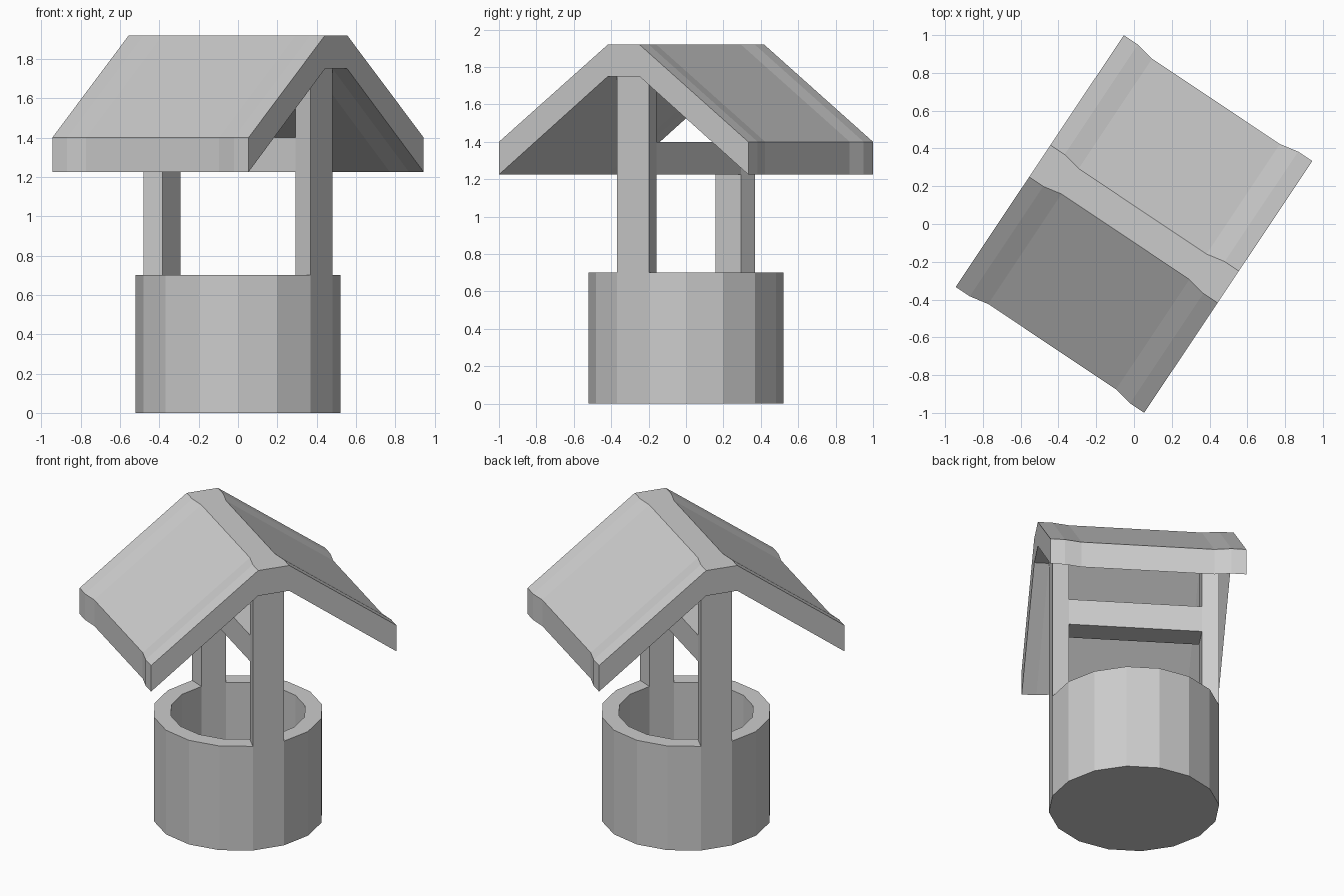
import bpy, bmesh
from math import cos, sin, pi, radians

if "Cube" in bpy.data.objects:
    bpy.data.objects.remove(bpy.data.objects["Cube"])

TURN = radians(-33.75)          # whole model is turned around z
SIDES = 16
R_OUT, R_IN = 0.52, 0.415       # wall radii
WALL_TOP, POST_TOP = 0.70, 1.75
BAR_LOW, BAR_TOP = 1.225, 1.40
half = pi / SIDES
A_OUT, A_IN = R_OUT * cos(half), R_IN * cos(half)   # facet distance from centre
W_OUT, W_IN = R_OUT * sin(half), R_IN * sin(half)   # facet half width


def loft(name, rings):
    """Join equal-length point rings with quads and cap both ends."""
    bm = bmesh.new()
    loops = [[bm.verts.new(p) for p in ring] for ring in rings]
    for a, b in zip(loops, loops[1:]):
        for i in range(len(a)):
            j = (i + 1) % len(a)
            bm.faces.new((a[i], a[j], b[j], b[i]))
    bm.faces.new(loops[0])
    bm.faces.new(loops[-1])
    bmesh.ops.recalc_face_normals(bm, faces=bm.faces)
    mesh = bpy.data.meshes.new(name)
    bm.to_mesh(mesh)
    bm.free()
    ob = bpy.data.objects.new(name, mesh)
    ob.rotation_euler.z = TURN
    bpy.context.collection.objects.link(ob)
    return ob


def circle(r, z):
    return [(r * cos(half * (2 * k + 1)), r * sin(half * (2 * k + 1)), z)
            for k in range(SIDES)]


# Round stone wall with a hollow shaft
loft("well_wall", [circle(R_OUT, 0), circle(R_OUT, WALL_TOP),
                   circle(R_IN, WALL_TOP), circle(R_IN, 0.10)])

# Two posts, each rising from one wedge of the wall rim
for side, s in (("right", 1), ("left", -1)):
    foot = [(s * A_OUT, -W_OUT), (s * A_OUT, W_OUT), (s * A_IN, W_IN), (s * A_IN, -W_IN)]
    loft(side + "_post", [[(x, y, z) for x, y in foot] for z in (WALL_TOP, POST_TOP)])

# Crossbar between the posts
bar = [(-W_IN, BAR_LOW), (W_IN, BAR_LOW), (W_IN, BAR_TOP), (-W_IN, BAR_TOP)]
loft("crossbar", [[(x, y, z) for y, z in bar] for x in (-A_IN, A_IN)])


# Pitched roof, slightly narrower between the posts
def roof_section(x, w):
    e = w + 0.70
    return [(x, y, z) for y, z in (
        (-e, 1.225), (-e, 1.40), (-w, 1.92), (w, 1.92),
        (e, 1.40), (e, 1.225), (w, POST_TOP), (-w, POST_TOP))]


stations = [(-0.60, W_OUT), (-A_OUT, W_OUT), (-A_IN, W_IN),
            (A_IN, W_IN), (A_OUT, W_OUT), (0.60, W_OUT)]
loft("roof", [roof_section(x, w) for x, w in stations])
